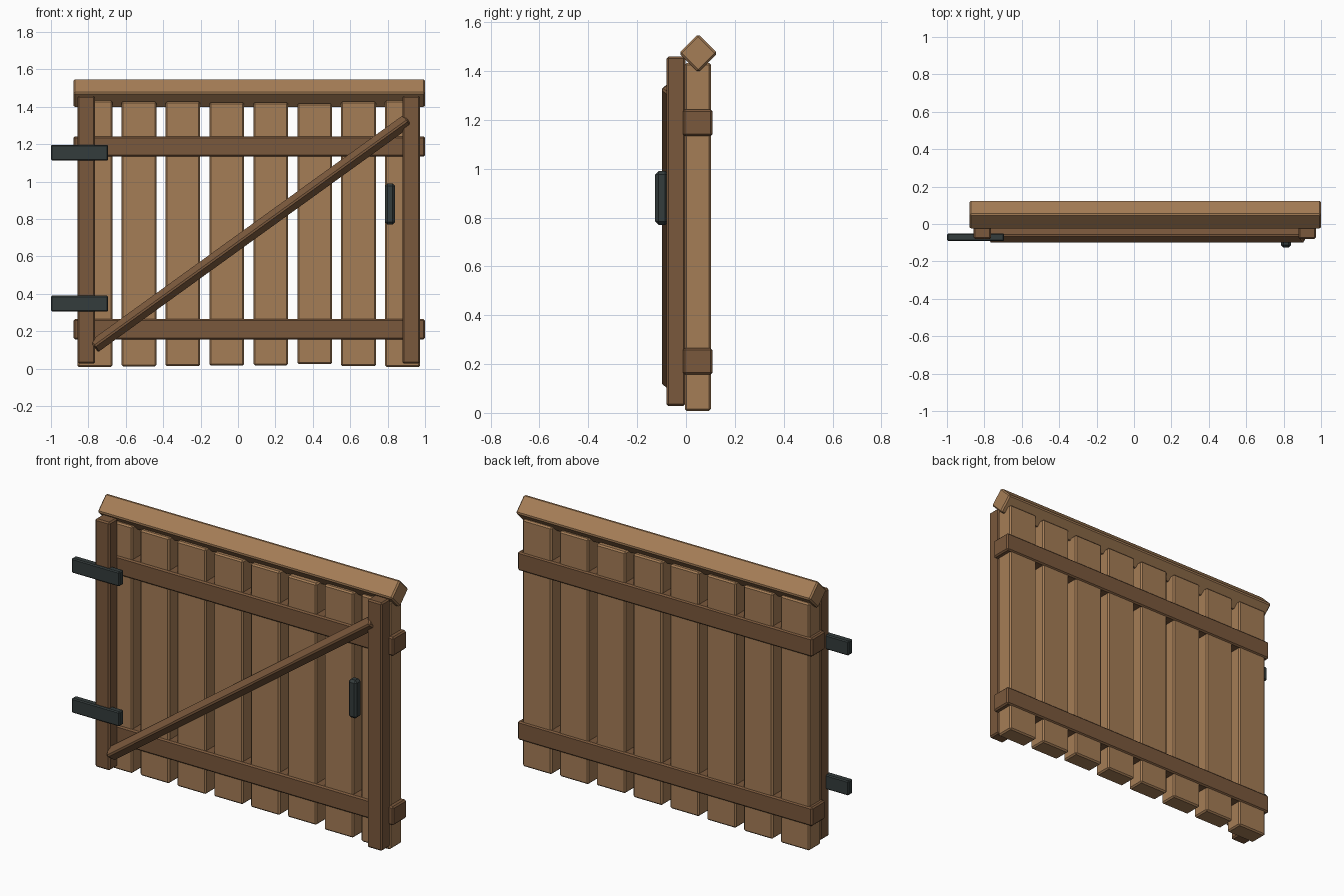
import bpy, bmesh, math
from mathutils import Matrix, Vector

if "Cube" in bpy.data.objects:
    bpy.data.objects.remove(bpy.data.objects["Cube"])


def material(name, rgb):
    m = bpy.data.materials.new(name)
    m.diffuse_color = (*rgb, 1)
    m.use_nodes = True
    m.node_tree.nodes["Principled BSDF"].inputs["Base Color"].default_value = m.diffuse_color
    return m


LIGHT = material("light_wood", (0.376, 0.205, 0.093))
DARK = material("dark_wood", (0.195, 0.098, 0.045))
METAL = material("dark_metal", (0.034, 0.045, 0.045))


def block(name, centre, size, mat, rot=None, bevel=0.008):
    """Box with chamfered edges, optionally turned by a matrix."""
    me = bpy.data.meshes.new(name)
    bm = bmesh.new()
    bmesh.ops.create_cube(bm, size=1, matrix=Matrix.Diagonal((*size, 1)))
    bmesh.ops.bevel(bm, geom=bm.edges[:], offset=bevel, segments=1,
                    affect='EDGES', profile=0.5)
    bm.transform(Matrix.Translation(centre) @ (rot or Matrix()))
    bm.to_mesh(me)
    bm.free()
    me.materials.append(mat)
    ob = bpy.data.objects.new(name, me)
    bpy.context.collection.objects.link(ob)
    return ob


def span(name, x, y, z, mat, bevel=0.008):
    """Box given by its lower and upper limit on each axis."""
    lims = (x, y, z)
    block(name, Vector([(a + b) / 2 for a, b in lims]),
          [b - a for a, b in lims], mat, bevel=bevel)


# Upright pickets, slightly uneven in length
trims = (0, 0.004, 0.005, 0.009, 0.01, 0.016, 0.005, 0)
for i, t in enumerate(trims):
    cx = -0.765 + i * 0.235
    span(f"picket_{i + 1}", (cx - 0.093, cx + 0.093), (-0.005, 0.102),
         (0.008 + t, 1.433 - t), LIGHT)

# Horizontal rails running through the pickets
for name, z in (("lower_rail", 0.211), ("upper_rail", 1.188)):
    span(name, (-0.88, 1.0), (-0.013, 0.109), (z - 0.054, z + 0.054), DARK)

# Front posts
for name, x in (("left_post", -0.811), ("right_post", 0.926)):
    span(name, (x - 0.047, x + 0.047), (-0.08, -0.003), (0.028, 1.459), DARK)

# Top cap beam, set on its edge
block("cap_beam", (0.06, 0.05, 1.473), (1.88, 0.111, 0.111), LIGHT,
      Matrix.Rotation(math.radians(45), 4, 'X'))

# Diagonal brace, also set on its edge
a, b = Vector((-0.77, -0.061, 0.118)), Vector((0.909, -0.061, 1.329))
d = b - a
turn = (Matrix.Rotation(-math.atan2(d.z, d.x), 4, 'Y')
        @ Matrix.Rotation(math.radians(45), 4, 'X'))
block("diagonal_brace", (a + b) / 2, (d.length, 0.06, 0.06), DARK, turn)

# Hinge straps on the left
for name, z in (("lower_hinge", 0.348), ("upper_hinge", 1.155)):
    span(name, (-1.0, -0.694), (-0.091, -0.051), (z - 0.042, z + 0.042),
         METAL, 0.006)

# Pull handle
span("handle", (0.786, 0.84), (-0.126, -0.072), (0.77, 0.99), METAL, 0.013)
